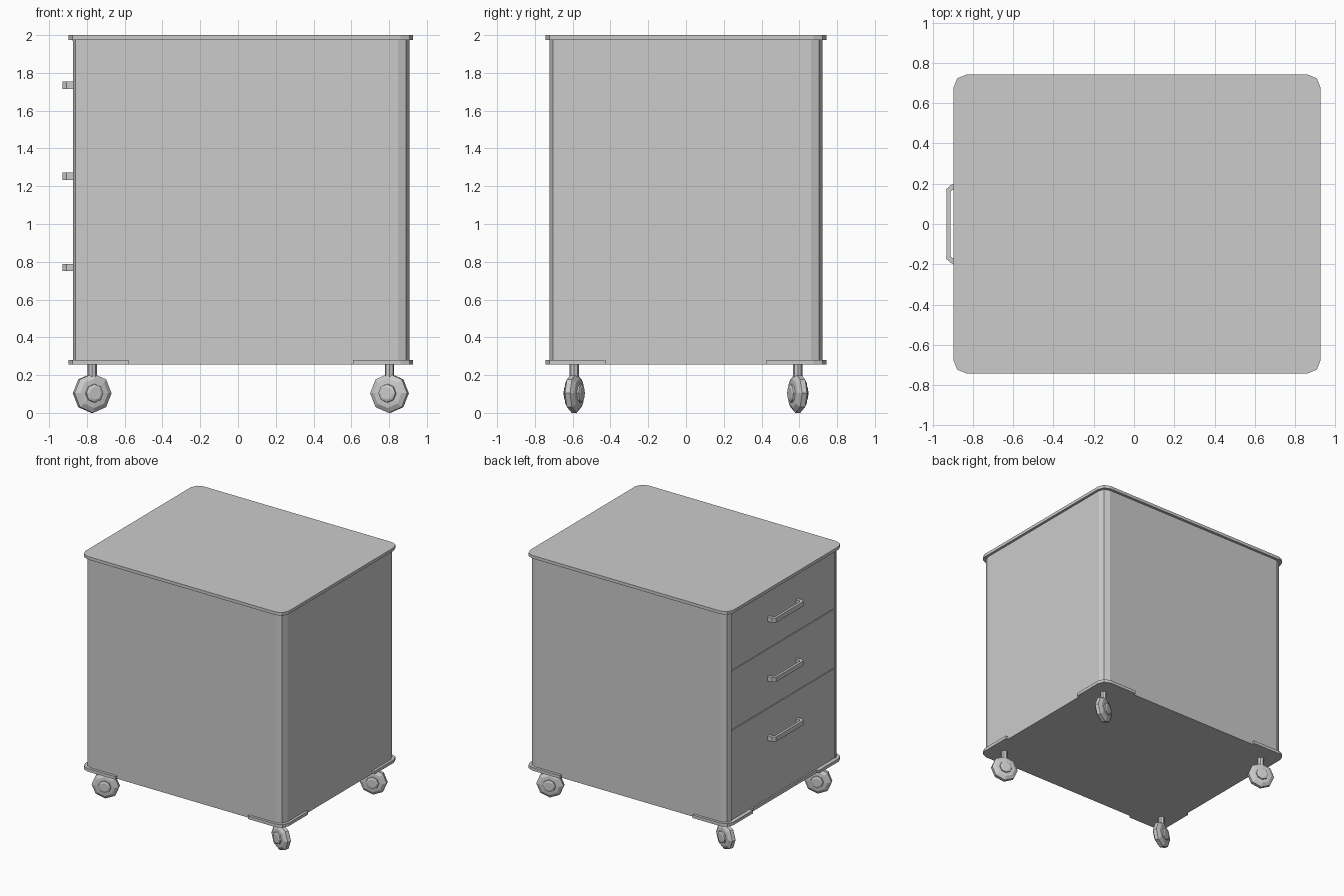
import bpy, bmesh, math
from mathutils import Matrix, Vector

if "Cube" in bpy.data.objects:
    bpy.data.objects.remove(bpy.data.objects["Cube"])

CX = 0.015                      # body centre in x
SX, SY = (-1, 1), (-1, 1)


def finish(bm, name):
    bmesh.ops.recalc_face_normals(bm, faces=bm.faces)
    me = bpy.data.meshes.new(name)
    bm.to_mesh(me)
    bm.free()
    ob = bpy.data.objects.new(name, me)
    bpy.context.collection.objects.link(ob)
    return ob


def prism(name, pts, z0, z1):
    """Extrude a plan outline between two heights."""
    bm = bmesh.new()
    f = bm.faces.new([bm.verts.new((x, y, z0)) for x, y in pts])
    r = bmesh.ops.extrude_face_region(bm, geom=[f])
    vs = [g for g in r["geom"] if isinstance(g, bmesh.types.BMVert)]
    bmesh.ops.translate(bm, verts=vs, vec=(0, 0, z1 - z0))
    return finish(bm, name)


def arc(cx, cy, r, a0, seg=2):
    return [(cx + r * math.cos(math.radians(a0 + 90 * i / seg)),
             cy + r * math.sin(math.radians(a0 + 90 * i / seg))) for i in range(seg + 1)]


def rounded(hx, hy, r):
    pts = []
    for sx, sy, a in ((1, 1, 0), (-1, 1, 90), (-1, -1, 180), (1, -1, 270)):
        pts += arc(CX + sx * (hx - r), sy * (hy - r), r, a)
    return pts


def box(name, x0, x1, y0, y1, z0, z1):
    return prism(name, [(x0, y0), (x1, y0), (x1, y1), (x0, y1)], z0, z1)


# Rounded top and cabinet body
prism("top_panel", rounded(0.912, 0.743, 0.068), 1.975, 2.0)
body = prism("cabinet_body", rounded(0.892, 0.722, 0.06), 0.255, 1.975)

# Shallow recess for the drawers on the -x side
cutter = box("recess_cutter", -1.0, -0.85, -0.668, 0.668, 0.28, 1.97)
cutter.hide_render = True
cutter.hide_set(True)
cut = body.modifiers.new("drawer_recess", "BOOLEAN")
cut.operation = "DIFFERENCE"
cut.solver = "EXACT"
cut.object = cutter

# Drawer fronts with bar handles
drawers = (("bottom", 0.283, 1.008), ("middle", 1.014, 1.49), ("top", 1.496, 1.967))
handle = [(-0.86, 0.195), (-0.907, 0.195), (-0.93, 0.175)]
inner = [(-0.91, 0.162), (-0.902, 0.168), (-0.86, 0.168)]
half = inner[::-1] and handle
outline = handle + [(x, -y) for x, y in handle[::-1]]
outline += [(x, -y) for x, y in inner[::-1]] + inner
for (label, z0, z1), hz in zip(drawers, (0.77, 1.253, 1.735)):
    box(label + "_drawer_front", -0.869, -0.848, -0.664, 0.664, z0, z1)
    prism(label + "_drawer_handle", outline, hz - 0.019, hz + 0.019)

# Caster wheel half profile: (distance along axle, radius)
side = [(0.048, 0.0), (0.048, 0.034), (0.042, 0.048), (0.033, 0.05),
        (0.03, 0.078), (0.014, 0.104)]
profile = side + [(-a, r) for a, r in side[::-1]]


def wheel(name, loc, ang):
    bm = bmesh.new()
    vs = [bm.verts.new((0, a, r)) for a, r in profile]
    es = [bm.edges.new(p) for p in zip(vs, vs[1:])]
    bmesh.ops.spin(bm, geom=vs + es, cent=(0, 0, 0), axis=(0, 1, 0),
                   angle=math.tau, steps=8, use_duplicate=False)
    bmesh.ops.remove_doubles(bm, verts=bm.verts, dist=1e-4)
    bmesh.ops.transform(bm, verts=bm.verts,
                        matrix=Matrix.Translation(loc) @ Matrix.Rotation(ang, 4, "Z"))
    finish(bm, name)


# Corner plates, caster stems and wheels
for sx in SX:
    for sy in SY:
        tag = ("left" if sx < 0 else "right") + ("_front" if sy < 0 else "_back")
        plate = arc(0.912 - 0.068, 0.743 - 0.068, 0.068, 0)
        plate += [(0.595, 0.743), (0.595, 0.425), (0.912, 0.425)]
        prism(tag + "_corner_plate", [(CX + sx * x, sy * y) for x, y in plate], 0.255, 0.28)
        x, y = CX + sx * 0.787, sy * 0.592
        stem = [(x + 0.025 * math.cos(math.tau * i / 8), y + 0.025 * math.sin(math.tau * i / 8))
                for i in range(8)]
        prism(tag + "_caster_stem", stem, 0.17, 0.256)
        wheel(tag + "_caster_wheel", Vector((x, y, 0.104)), math.radians(20) * sx * sy)
